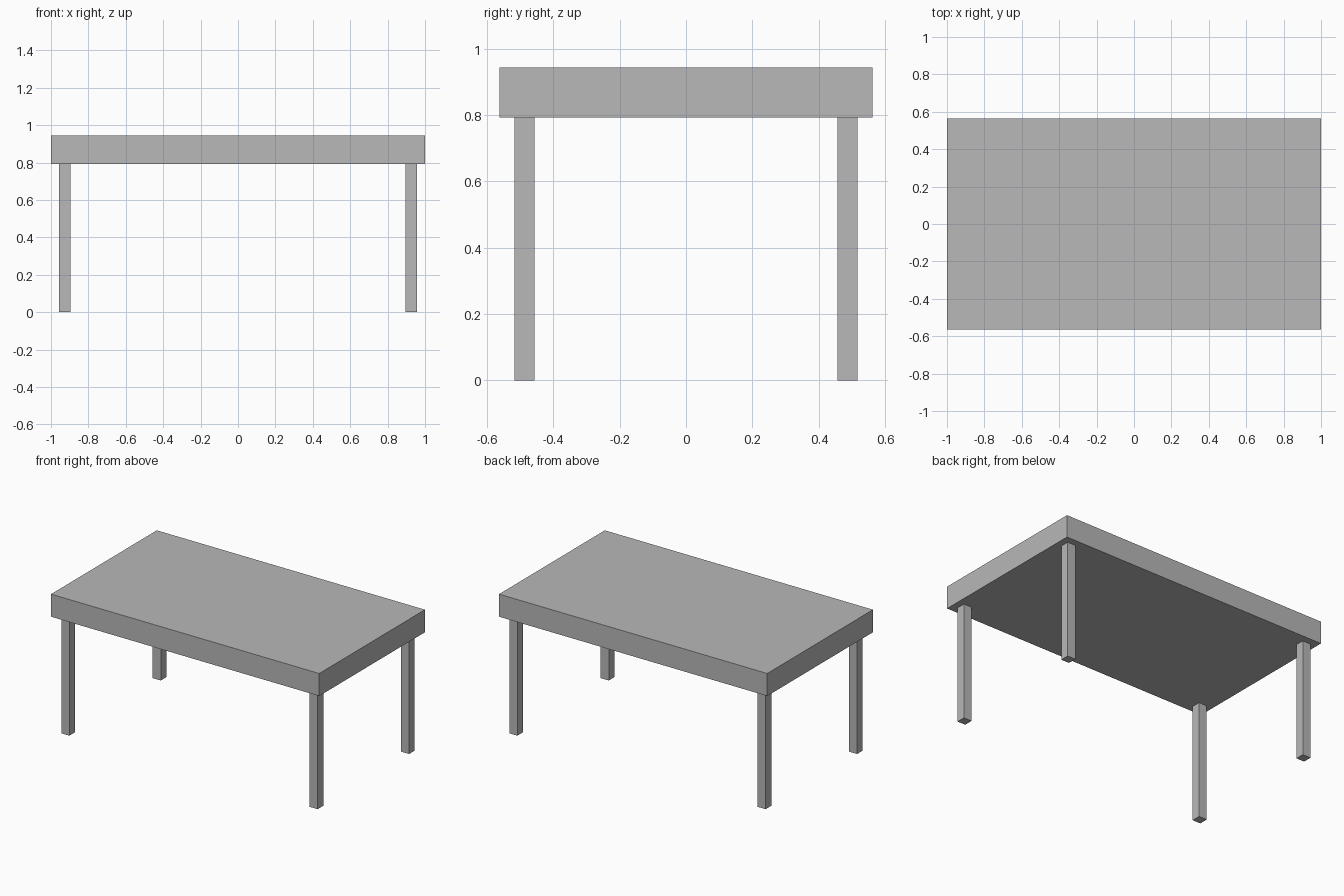
import bpy

# Remove the default object
cube = bpy.data.objects.get("Cube")
if cube:
    bpy.data.objects.remove(cube, do_unlink=True)

# Single plain grey finish
GREY = (0.48, 0.48, 0.48, 1.0)
grey = bpy.data.materials.new("plain_grey")
grey.use_nodes = True
grey.diffuse_color = GREY
shader = next(n for n in grey.node_tree.nodes if n.type == 'BSDF_PRINCIPLED')
shader.inputs["Base Color"].default_value = GREY


def add_box(name, center, size):
    """Add a flat-faced box with its size baked into the mesh."""
    bpy.ops.mesh.primitive_cube_add(size=1, location=center)
    box = bpy.context.object
    box.name = name
    for v in box.data.vertices:
        v.co = [c * s for c, s in zip(v.co, size)]
    box.data.materials.append(grey)
    return box


LENGTH, WIDTH, HEIGHT = 2.0, 1.126, 0.944
LEG_HEIGHT, LEG_SIDE = 0.792, 0.06
LEG_X, LEG_Y = 0.926, 0.487

# Thick table top
top_thickness = HEIGHT - LEG_HEIGHT
add_box("table_top", (0, 0, LEG_HEIGHT + top_thickness / 2),
        (LENGTH, WIDTH, top_thickness))

# Four square legs set in from the corners
for end, sy in (("front", -1), ("back", 1)):
    for side, sx in (("left", 1), ("right", -1)):
        add_box(f"{end}_{side}_leg", (sx * LEG_X, sy * LEG_Y, LEG_HEIGHT / 2),
                (LEG_SIDE, LEG_SIDE, LEG_HEIGHT))
